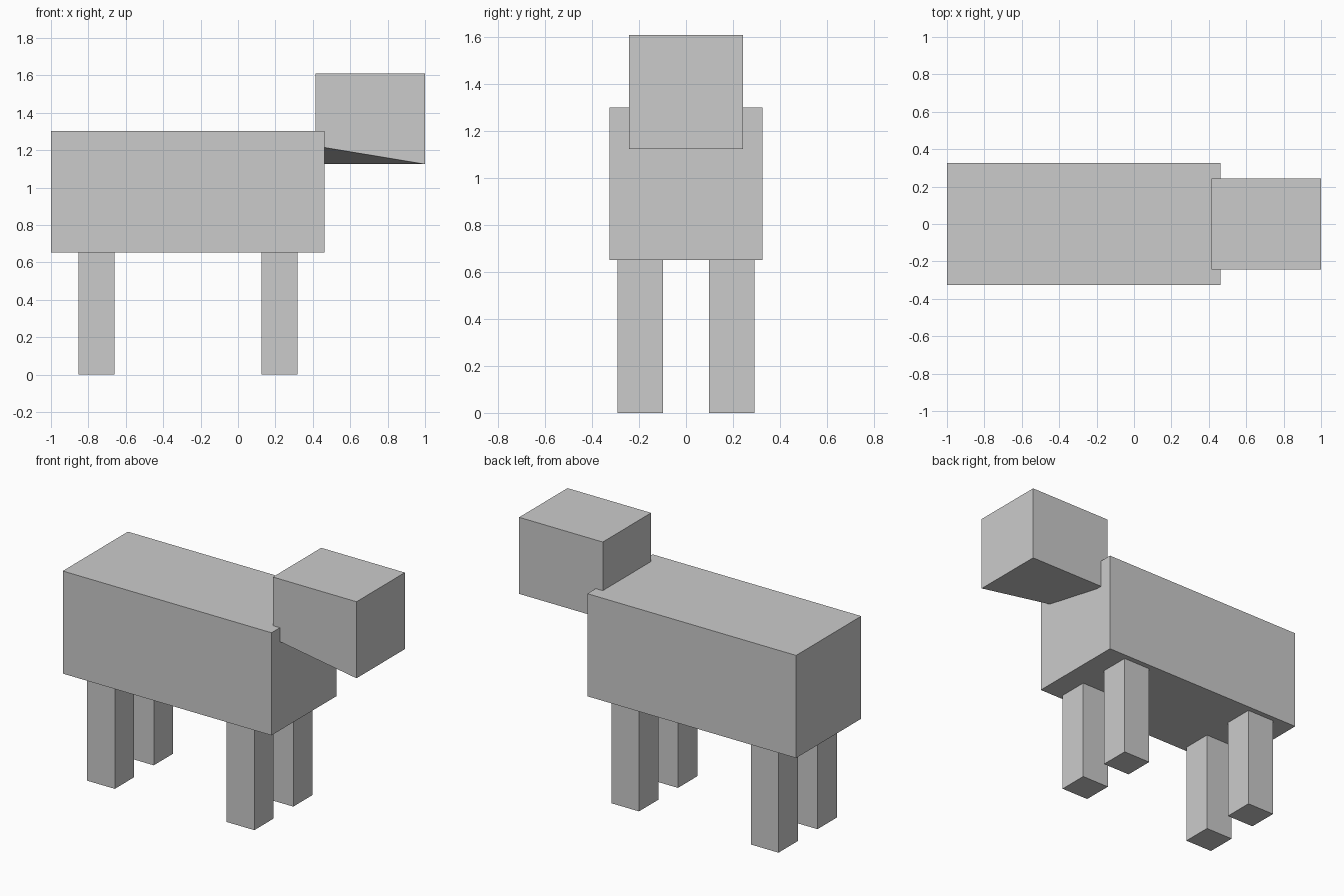
import bpy

if "Cube" in bpy.data.objects:
    bpy.data.objects.remove(bpy.data.objects["Cube"])

grey = bpy.data.materials.new("plain grey")
grey.diffuse_color = (0.6, 0.6, 0.6, 1)
grey.use_nodes = True
grey.node_tree.nodes["Principled BSDF"].inputs["Base Color"].default_value = grey.diffuse_color


def box(name, lo, hi):
    """Axis-aligned box between two opposite corners."""
    centre = [(a + b) / 2 for a, b in zip(lo, hi)]
    bpy.ops.mesh.primitive_cube_add(size=1, location=centre)
    ob = bpy.context.object
    ob.name = name
    for v in ob.data.vertices:
        v.co = [c * (b - a) for c, a, b in zip(v.co, lo, hi)]
    ob.data.materials.append(grey)
    return ob


# Body
box("body", (-1.0, -0.326, 0.652), (0.463, 0.326, 1.302))

# Head, with its inner lower front-side corner lifted
head = box("head", (0.414, -0.242, 1.125), (1.0, 0.242, 1.61))
for v in head.data.vertices:
    if v.co.x < 0 and v.co.y < 0 and v.co.z < 0:
        v.co.z += 0.097

# Four legs
for end, x in (("rear", -0.756), ("front", 0.222)):
    for side, y in (("right", -0.195), ("left", 0.195)):
        box(f"{end}_{side}_leg", (x - 0.097, y - 0.097, 0), (x + 0.097, y + 0.097, 0.652))
